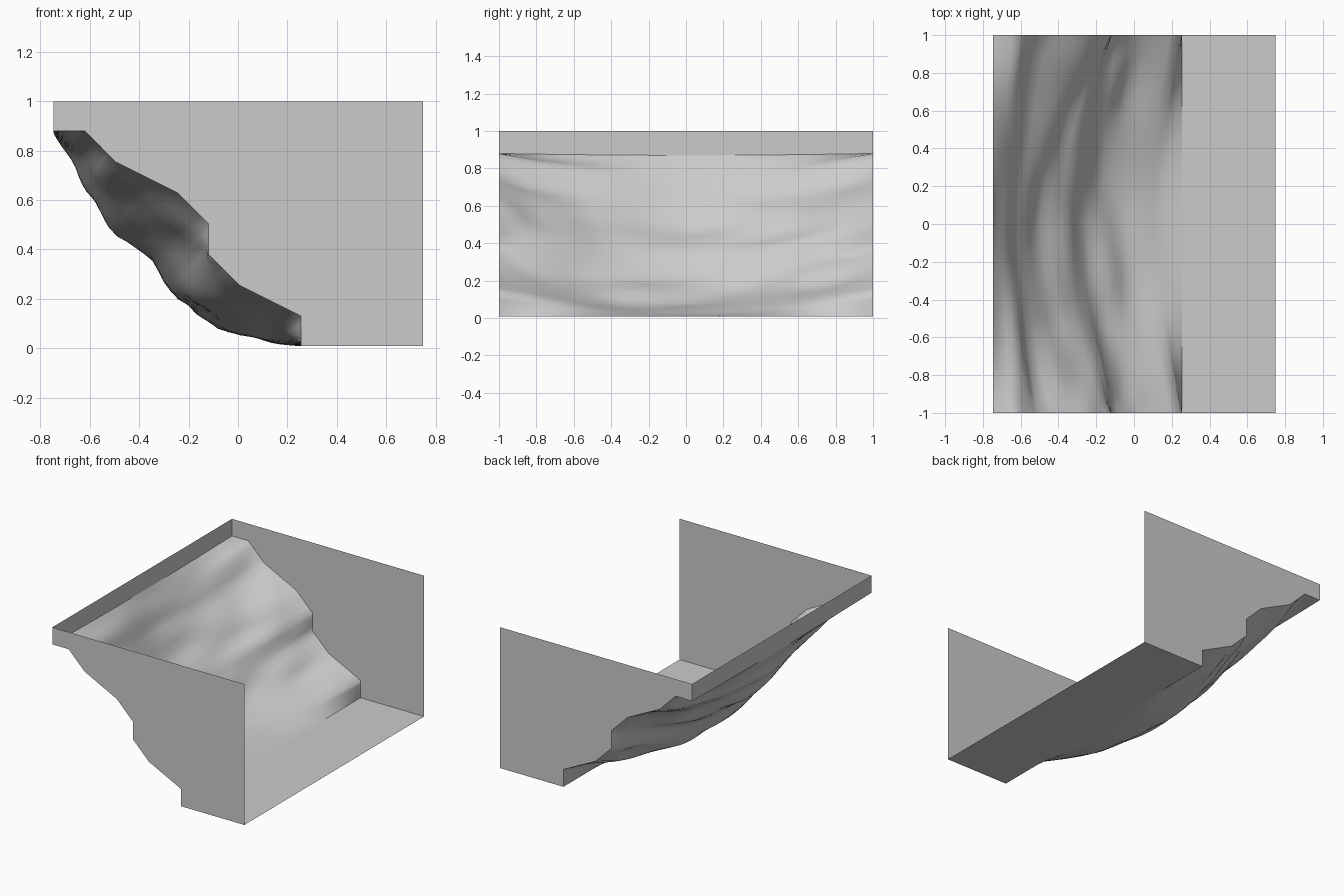
import bpy
from mathutils import Vector, noise

if "Cube" in bpy.data.objects:
    bpy.data.objects.remove(bpy.data.objects["Cube"])

FLOOR, TOP, LEFT, RIGHT = 0.008, 1.0, -0.747, 0.75

# Slope outline at the end walls, and the deeper outline halfway along
EDGE = [(LEFT, .88), (-.62, .88), (-.495, .755), (-.245, .63), (-.12, .505),
        (-.12, .38), (.005, .255), (.255, .13), (.255, FLOOR)]
MID = [(LEFT, .87), (-.68, .755), (-.61, .64), (-.485, .46), (-.355, .345),
       (-.24, .20), (-.08, .08), (.10, .03), (.255, FLOOR)]
SUB, ROWS = 4, 48


def make(name, verts, faces, smooth=False):
    mesh = bpy.data.meshes.new(name)
    mesh.from_pydata(verts, [], faces)
    mesh.update()
    for p in mesh.polygons:
        p.use_smooth = smooth
    obj = bpy.data.objects.new(name, mesh)
    bpy.context.collection.objects.link(obj)
    return obj


def resample(points):
    out = []
    for a, b in zip(points, points[1:]):
        a, b = Vector(a), Vector(b)
        out += [a.lerp(b, k / SUB) for k in range(SUB)]
    return out + [Vector(points[-1])]


# Rough hillside: blend the two outlines along y, then roughen it
edge, mid = resample(EDGE), resample(MID)
n = len(edge)
verts, faces = [], []
for r in range(ROWS + 1):
    y = -1 + 2 * r / ROWS
    w = 1 - abs(y) ** 1.8
    for i in range(n):
        p = edge[i].lerp(mid[i], w)
        t = i / (n - 1)
        fade = min(1, 6 * w) * min(1, 6 * t, 6 * (1 - t))
        d = 0.022 * fade * noise.noise((p.x * 7, y * 2, p.y * 7))
        verts.append((p.x + d, y, max(FLOOR, p.y + d)))
for r in range(ROWS):
    for i in range(n - 1):
        a = r * n + i
        faces.append((a, a + 1, a + n + 1, a + n))
make("hillside", verts, faces, True)

# End walls following the slope outline
outline = EDGE + [(RIGHT, FLOOR), (RIGHT, TOP), (LEFT, TOP)]
for name, y in (("front_wall", -1), ("back_wall", 1)):
    ring = list(range(len(outline)))
    make(name, [(x, y, z) for x, z in outline], [ring[::-1] if y < 0 else ring])

# Flat ground at the foot of the slope
make("ground_strip", [(.255, -1, FLOOR), (RIGHT, -1, FLOOR),
                      (RIGHT, 1, FLOOR), (.255, 1, FLOOR)], [(0, 1, 2, 3)])

# Narrow upright strip above the slope, sharing its upper edge
strip = []
for r in range(ROWS + 1):
    x, y, z = verts[r * n]
    strip += [(x, y, z), (x, y, TOP)]
make("upper_strip", strip,
     [(2 * r, 2 * r + 2, 2 * r + 3, 2 * r + 1) for r in range(ROWS)])
